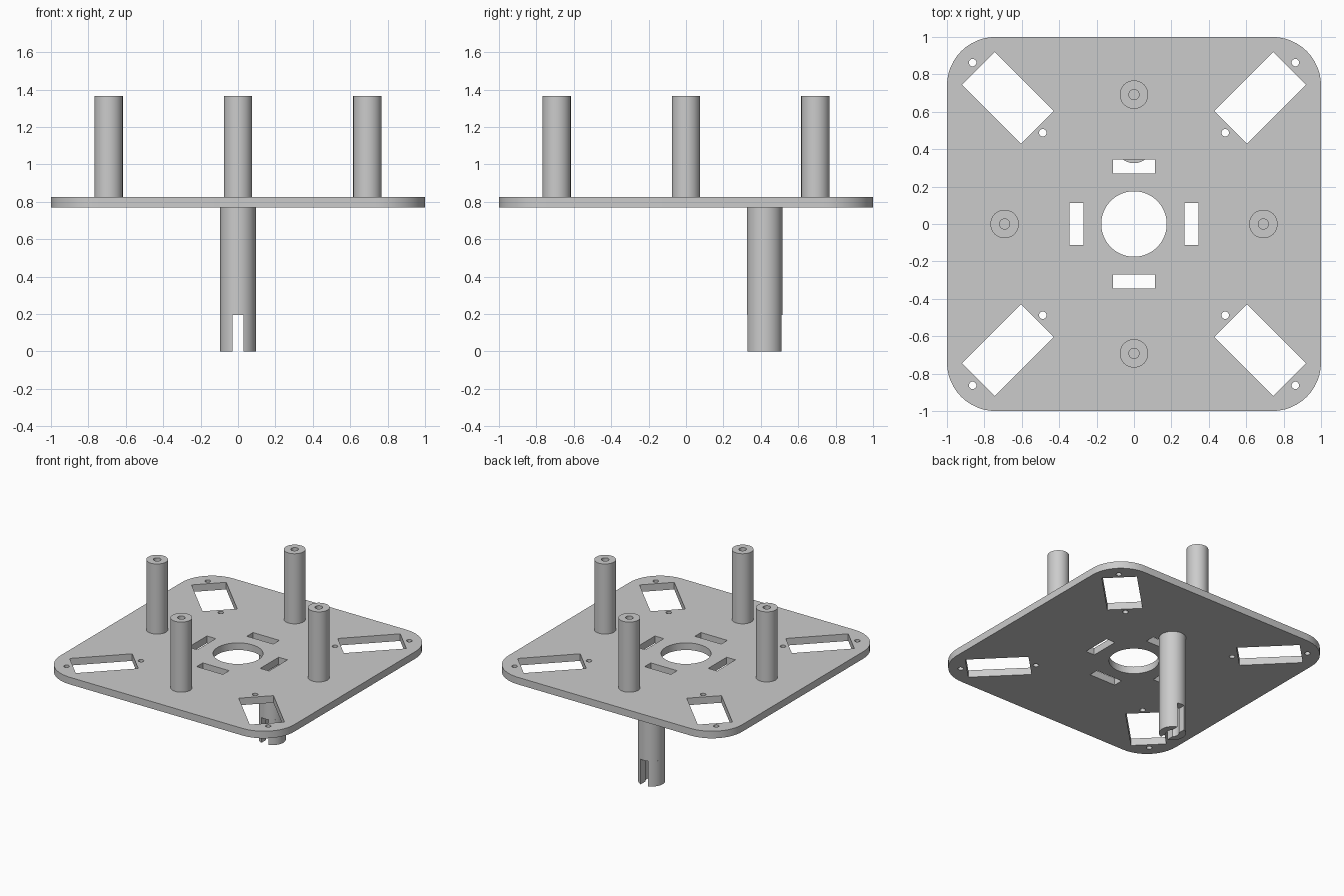
import bpy
import bmesh
from math import sin, cos, acos, pi, radians
from mathutils import Vector, Matrix

if "Cube" in bpy.data.objects:
    bpy.data.objects.remove(bpy.data.objects["Cube"])

grey = bpy.data.materials.new("plain_grey")
grey.use_nodes = True
grey.diffuse_color = (0.6, 0.6, 0.6, 1)
grey.node_tree.nodes["Principled BSDF"].inputs["Base Color"].default_value = grey.diffuse_color


def arc(cx, cy, r, start, end, n):
    return [(cx + r * cos(start + (end - start) * i / n),
             cy + r * sin(start + (end - start) * i / n)) for i in range(n + 1)]


def circle(cx, cy, r, n=48):
    return arc(cx, cy, r, 0, 2 * pi, n)[:-1]


def rectangle(cx, cy, w, h, angle=0):
    turn = Matrix.Rotation(angle, 2)
    corners = [(-w, -h), (w, -h), (w, h), (-w, h)]
    return [Vector((cx, cy)) + turn @ Vector(c) / 2 for c in corners]


def extrude(name, outlines, z0, z1):
    """Solid from closed outlines; inner outlines become holes."""
    curve = bpy.data.curves.new(name, "CURVE")
    curve.dimensions = "2D"
    curve.fill_mode = "BOTH"
    curve.extrude = (z1 - z0) / 2
    for outline in outlines:
        spline = curve.splines.new("POLY")
        spline.points.add(len(outline) - 1)
        for point, (x, y) in zip(spline.points, outline):
            point.co = (x, y, 0, 1)
        spline.use_cyclic_u = True
    temp = bpy.data.objects.new(name + "_outline", curve)
    bpy.context.collection.objects.link(temp)
    graph = bpy.context.evaluated_depsgraph_get()
    mesh = bpy.data.meshes.new_from_object(temp.evaluated_get(graph))
    bpy.data.objects.remove(temp)

    bm = bmesh.new()
    bm.from_mesh(mesh)
    bmesh.ops.remove_doubles(bm, verts=bm.verts, dist=0.0002)
    bmesh.ops.recalc_face_normals(bm, faces=bm.faces)
    bmesh.ops.translate(bm, verts=bm.verts, vec=(0, 0, (z0 + z1) / 2))
    bm.to_mesh(mesh)
    bm.free()
    mesh.name = name
    mesh.materials.clear()
    mesh.materials.append(grey)
    obj = bpy.data.objects.new(name, mesh)
    bpy.context.collection.objects.link(obj)
    bpy.ops.object.select_all(action="DESELECT")
    obj.select_set(True)
    bpy.context.view_layer.objects.active = obj
    bpy.ops.object.shade_smooth_by_angle(angle=radians(30))
    return obj


PLATE_BOTTOM, PLATE_TOP = 0.77, 0.825

# Rounded square plate with a central hole
border = []
for k, (sx, sy) in enumerate([(1, 1), (-1, 1), (-1, -1), (1, -1)]):
    border += arc(sx * 0.74, sy * 0.74, 0.26, k * pi / 2, (k + 1) * pi / 2, 12)
plate = [border, circle(0, 0, 0.175, 64)]

for k in range(4):
    # Narrow slots around the centre
    a = k * pi / 2
    plate.append(rectangle(0.307 * cos(a), 0.307 * sin(a), 0.075, 0.225, a))
    # Diagonal windows, each with two screw holes
    d = a + pi / 4
    plate.append(rectangle(0.954 * cos(d), 0.954 * sin(d), 0.445, 0.247, d))
    for r in (0.69, 1.22):
        plate.append(circle(r * cos(d), r * sin(d), 0.02, 24))
extrude("plate", plate, PLATE_BOTTOM, PLATE_TOP)

# Hollow standoffs on top
for k, side in enumerate(["left", "back", "right", "front"]):
    x, y = 0.692 * cos(k * pi / 2), 0.692 * sin(k * pi / 2)
    extrude(side + "_standoff", [circle(x, y, 0.076), circle(x, y, 0.027)],
            PLATE_TOP, 1.367)

# Leg below the plate, split by a slit at its foot
LEG_Y, LEG_R, BORE_R, SLIT, SLIT_TOP = 0.42, 0.095, 0.045, 0.03, 0.195
extrude("leg", [circle(0, LEG_Y, LEG_R), circle(0, LEG_Y, BORE_R)], SLIT_TOP, PLATE_BOTTOM)
outer, inner = acos(SLIT / LEG_R), acos(SLIT / BORE_R)
for side, turn in (("left", 0), ("right", pi)):
    prong = arc(0, LEG_Y, LEG_R, turn - outer, turn + outer, 20)
    prong += arc(0, LEG_Y, BORE_R, turn + inner, turn - inner, 10)
    extrude(side + "_leg_prong", [prong], 0, SLIT_TOP)
